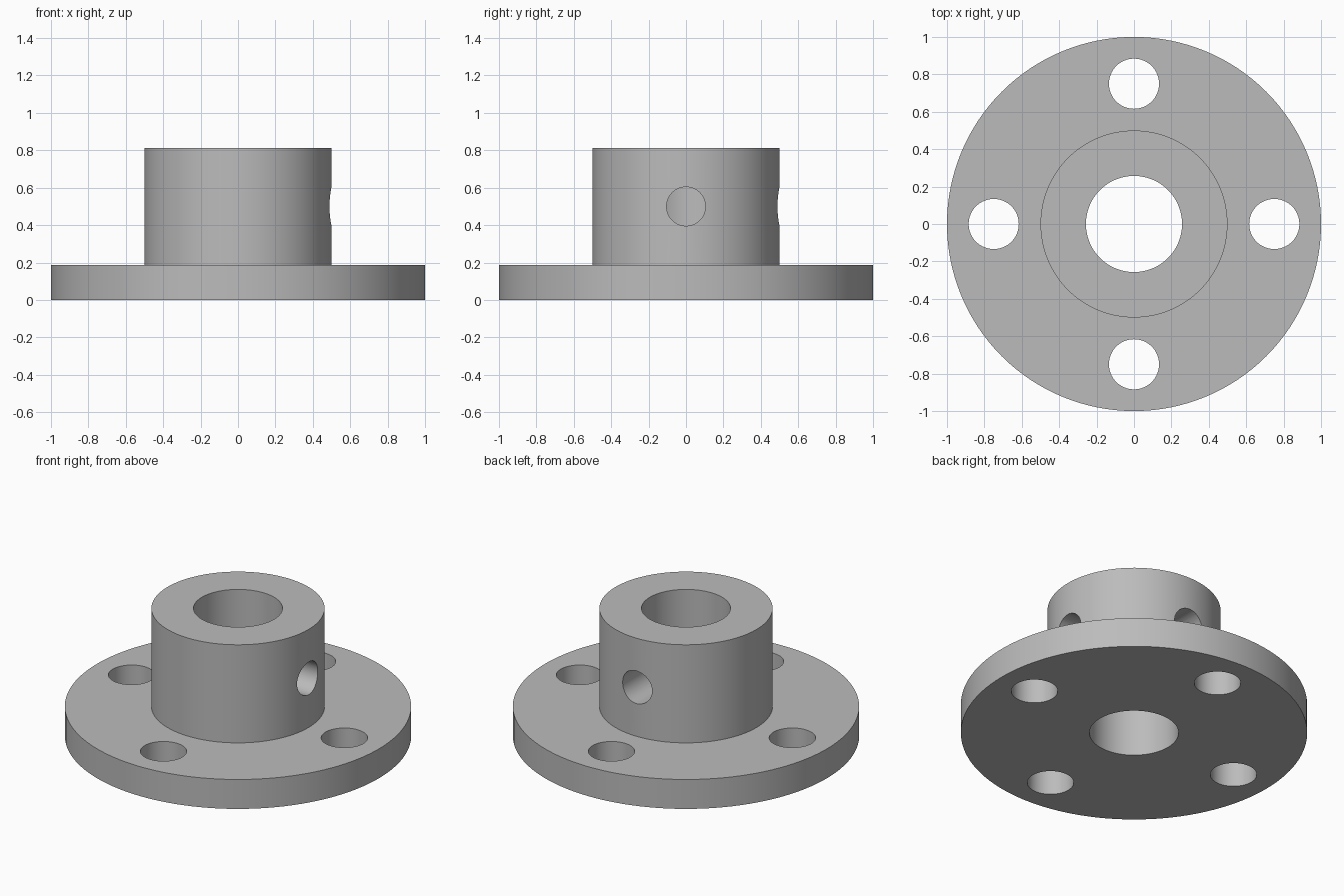
import bpy
import math
from mathutils import Matrix, Vector

cube = bpy.data.objects.get("Cube")
if cube:
    bpy.data.objects.remove(cube, do_unlink=True)

FLANGE_TOP, HUB_TOP = 0.1875, 0.8125
HUB_R, BORE_R = 0.5, 0.257

grey = bpy.data.materials.new("plain grey")
grey.use_nodes = True
colour = (0.5, 0.5, 0.5, 1.0)
grey.diffuse_color = colour
grey.node_tree.nodes["Principled BSDF"].inputs["Base Color"].default_value = colour


def cylinder(name, radius, start, end, sides=64):
    """Cylinder running between two points."""
    a, b = Vector(start), Vector(end)
    bpy.ops.mesh.primitive_cylinder_add(vertices=sides, radius=radius, depth=(b - a).length)
    obj = bpy.context.object
    obj.name = name
    turn = (b - a).to_track_quat("Z", "Y").to_matrix().to_4x4()
    obj.data.transform(Matrix.Translation((a + b) / 2) @ turn)
    obj.data.materials.append(grey)
    return obj


def combine(target, tool, operation):
    """Apply a boolean and remove the tool object."""
    tool.hide_render = True
    mod = target.modifiers.new(operation.title(), "BOOLEAN")
    mod.operation = operation
    mod.solver = "EXACT"
    mod.object = tool
    bpy.context.view_layer.objects.active = target
    bpy.ops.object.modifier_apply(modifier=mod.name)
    bpy.data.objects.remove(tool, do_unlink=True)


# Round flange with the hub standing on it
body = cylinder("flanged_hub", 1.0, (0, 0, 0), (0, 0, FLANGE_TOP), 128)
hub = cylinder("hub", HUB_R, (0, 0, 0.05), (0, 0, HUB_TOP), 128)
combine(body, hub, "UNION")

# Central bore
combine(body, cylinder("bore_cutter", BORE_R, (0, 0, -0.1), (0, 0, 1), 96), "DIFFERENCE")

# Four bolt holes through the flange
for i in range(4):
    x, y = 0.75 * math.cos(i * math.pi / 2), 0.75 * math.sin(i * math.pi / 2)
    combine(body, cylinder("bolt_cutter", 0.134, (x, y, -0.1), (x, y, 0.4)), "DIFFERENCE")

# Two set-screw holes through the hub wall, on the left and back
for x, y in ((1, 0), (0, 1)):
    cutter = cylinder("screw_cutter", 0.104, (0, 0, 0.5), (x * 0.7, y * 0.7, 0.5))
    combine(body, cutter, "DIFFERENCE")

# Smooth walls with crisp rims
bpy.ops.object.select_all(action="DESELECT")
body.select_set(True)
bpy.context.view_layer.objects.active = body
bpy.ops.object.shade_smooth_by_angle(angle=math.radians(30))
